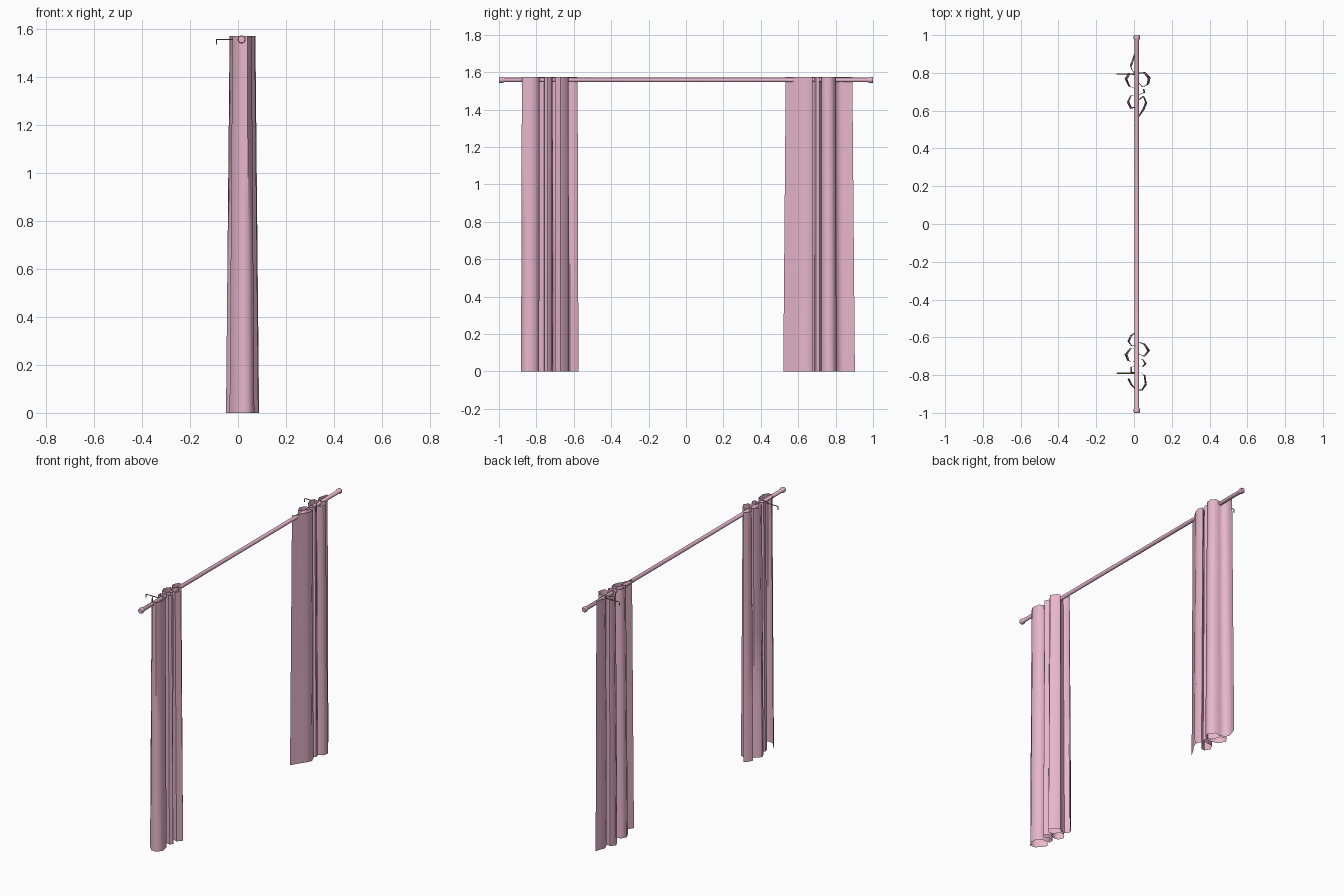
import bpy, bmesh, math

if "Cube" in bpy.data.objects:
    bpy.data.objects.remove(bpy.data.objects["Cube"])

ROD_X, ROD_Z = 0.015, 1.558


def material(name, col):
    m = bpy.data.materials.new(name)
    m.diffuse_color = (*col, 1)
    m.use_nodes = True
    m.node_tree.nodes["Principled BSDF"].inputs["Base Color"].default_value = m.diffuse_color
    return m


PINK = material("pink", (0.80, 0.47, 0.60))
BRASS = material("brass", (0.45, 0.32, 0.15))


def make_object(name, bm, mat, angle=60):
    me = bpy.data.meshes.new(name)
    bm.to_mesh(me)
    bm.free()
    ob = bpy.data.objects.new(name, me)
    bpy.context.collection.objects.link(ob)
    me.materials.append(mat)
    bpy.ops.object.select_all(action='DESELECT')
    ob.select_set(True)
    bpy.context.view_layer.objects.active = ob
    bpy.ops.object.shade_smooth_by_angle(angle=math.radians(angle))
    return ob


# Gathered sheet: folded (x, y) outline, slightly tighter at the top
def curtain(name, path, pivot, sx, sy, rows=4, height=1.573):
    bm = bmesh.new()
    grid = []
    for r in range(rows + 1):
        t = r / rows
        kx, ky = 1 + (sx - 1) * t, 1 + (sy - 1) * t
        grid.append([bm.verts.new((pivot[0] + (x - pivot[0]) * kx,
                                   pivot[1] + (y - pivot[1]) * ky,
                                   height * t)) for x, y in path])
    for a, b in zip(grid, grid[1:]):
        for i in range(len(path) - 1):
            bm.faces.new((a[i], a[i + 1], b[i + 1], b[i]))
    return make_object(name, bm, PINK)


right_path = [(0, .52), (.03, .57), (.055, .605), (.07, .64), (.055, .675), (.025, .655),
              (.005, .615), (-.02, .61), (-.038, .645), (-.02, .68), (.03, .685),
              (.06, .695), (.055, .715), (.01, .715), (-.03, .73), (-.05, .77),
              (-.03, .80), (.01, .79), (.025, .75), (.05, .725), (.08, .74),
              (.088, .775), (.06, .805), (.02, .80), (-.01, .81), (-.022, .84),
              (-.01, .87), (.0, .903)]
left_path = [(0, -.575), (-.02, -.59), (-.035, -.62), (-.015, -.645), (.015, -.64),
             (.03, -.625), (.06, -.635), (.085, -.67), (.06, -.70), (.03, -.69),
             (.01, -.66), (-.02, -.655), (-.05, -.69), (-.035, -.725), (0, -.73),
             (.02, -.712), (.05, -.717), (.065, -.74), (.05, -.757), (.01, -.745),
             (-.02, -.76), (-.018, -.785), (.03, -.785), (.06, -.80), (.068, -.85),
             (.045, -.882), (.01, -.88), (-.02, -.85), (-.035, -.82)]
curtain("curtain_right", right_path, (.018, .71), .78, .93)
curtain("curtain_left", left_path, (.018, -.73), .78, .97)

# Rod with flared end knobs, turned around the y axis
profile = [(-1, 0), (-1, .014), (-.995, .017), (-.982, .017), (-.972, .012),
           (.972, .012), (.982, .017), (.995, .017), (1, .014), (1, 0)]
bm = bmesh.new()
SEG = 12
rings = [[bm.verts.new((ROD_X + r * math.cos(2 * math.pi * k / SEG), y,
                        ROD_Z + r * math.sin(2 * math.pi * k / SEG)))
          for k in range(SEG)] for y, r in profile[1:-1]]
for a, b in zip(rings, rings[1:]):
    for k in range(SEG):
        n = (k + 1) % SEG
        bm.faces.new((a[k], a[n], b[n], b[k]))
bm.faces.new(rings[0])
bm.faces.new(rings[-1])
bmesh.ops.recalc_face_normals(bm, faces=bm.faces)
make_object("curtain_rod", bm, PINK, 40)

# Thin wall hooks behind the rod
for side, y in (("left", -.79), ("right", .795)):
    cu = bpy.data.curves.new("bracket_" + side, 'CURVE')
    cu.dimensions = '3D'
    cu.bevel_depth = .003
    cu.bevel_resolution = 1
    cu.use_fill_caps = True
    sp = cu.splines.new('POLY')
    pts = [(ROD_X, ROD_Z), (-.09, ROD_Z), (-.09, 1.537)]
    sp.points.add(len(pts) - 1)
    for p, (x, z) in zip(sp.points, pts):
        p.co = (x, y, z, 1)
    cu.materials.append(BRASS)
    bpy.context.collection.objects.link(bpy.data.objects.new("bracket_" + side, cu))
